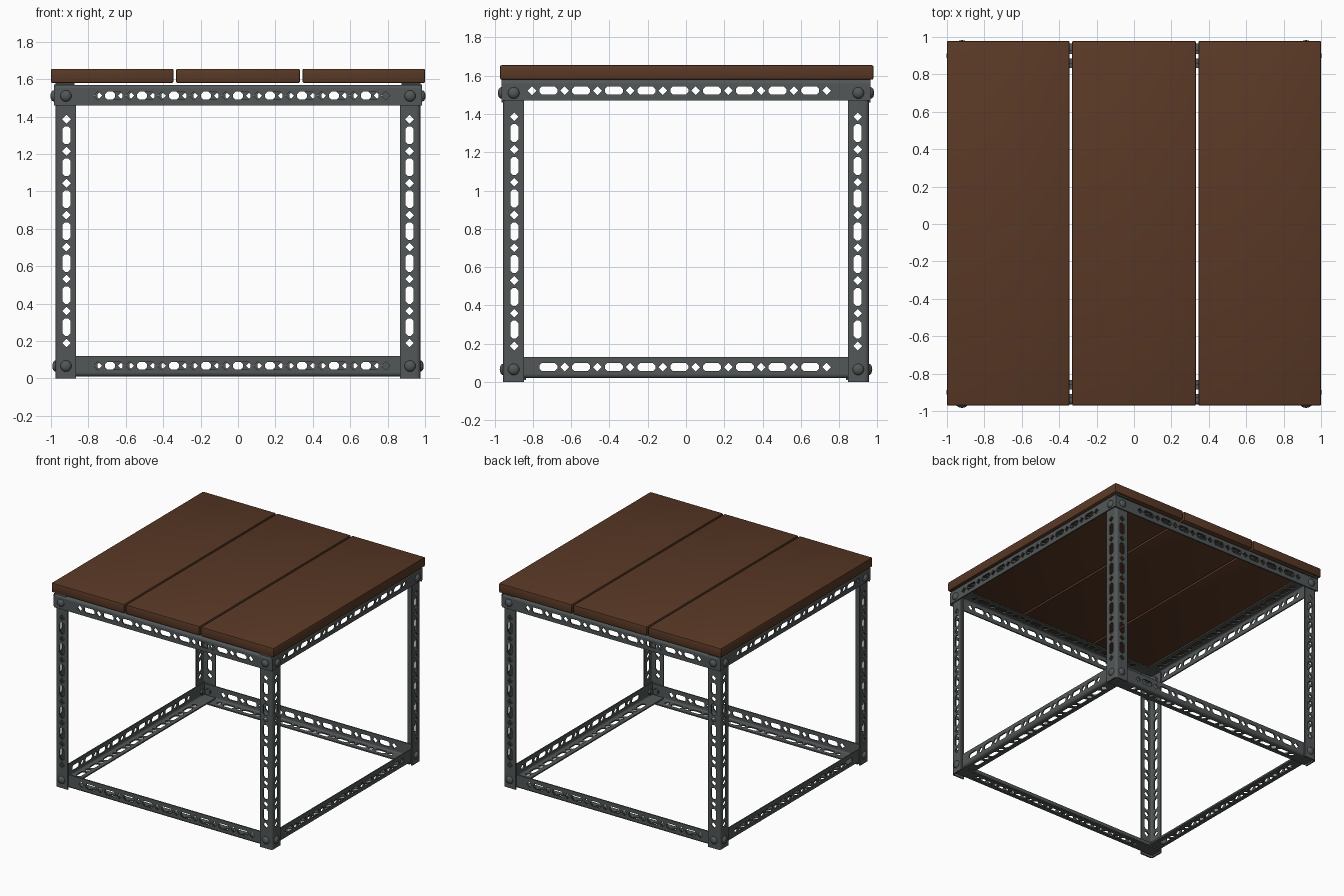
import bpy, bmesh, math
from mathutils import Matrix, Vector

if "Cube" in bpy.data.objects:
    bpy.data.objects.remove(bpy.data.objects["Cube"])

W, T, R = 0.11, 0.010, 0.02      # flange width, sheet thickness, bend radius
PITCH = 0.171                    # spacing of the slots


def material(name, rgb):
    m = bpy.data.materials.new(name)
    m.diffuse_color = (*rgb, 1)
    m.use_nodes = True
    m.node_tree.nodes["Principled BSDF"].inputs["Base Color"].default_value = m.diffuse_color
    return m


STEEL = material("dark steel", (0.085, 0.095, 0.095))
WOOD = material("brown wood", (0.10, 0.040, 0.019))


def add_object(name, bm, mat):
    me = bpy.data.meshes.new(name)
    bm.to_mesh(me)
    bm.free()
    me.materials.append(mat)
    ob = bpy.data.objects.new(name, me)
    bpy.context.collection.objects.link(ob)
    return ob


def smooth(ob, deg=35):
    bpy.ops.object.select_all(action='DESELECT')
    ob.select_set(True)
    bpy.context.view_layer.objects.active = ob
    bpy.ops.object.shade_smooth_by_angle(angle=math.radians(deg))


# Flat strip pierced by alternating slots and diamonds
def flange_mesh(length, offset):
    cu = bpy.data.curves.new("strip", 'CURVE')
    cu.dimensions, cu.fill_mode, cu.extrude = '2D', 'BOTH', T / 2

    def loop(pts):
        s = cu.splines.new('POLY')
        s.points.add(len(pts) - 1)
        for p, (x, y) in zip(s.points, pts):
            p.co = (x, y, 0, 1)
        s.use_cyclic_u = True

    h, c = length / 2, W / 2 + 0.003
    loop([(-h, R), (h, R), (h, W), (-h, W)])
    for k in range(-20, 21):
        x = offset + k * PITCH / 2
        a, b, ch = (0.047, 0.021, 0.013) if k % 2 == 0 else (0.023, 0.023, 0.023)
        if abs(x) + a > h - 0.13:
            continue
        if k % 2 == 0:
            loop([(x - a, c - b + ch), (x - a + ch, c - b), (x + a - ch, c - b), (x + a, c - b + ch),
                  (x + a, c + b - ch), (x + a - ch, c + b), (x - a + ch, c + b), (x - a, c + b - ch)])
        else:
            loop([(x - a, c), (x, c - b), (x + a, c), (x, c + b)])
    ob = bpy.data.objects.new("strip", cu)
    bpy.context.collection.objects.link(ob)
    dg = bpy.context.evaluated_depsgraph_get()
    me = bpy.data.meshes.new_from_object(ob.evaluated_get(dg))
    bpy.data.objects.remove(ob)
    bpy.data.curves.remove(cu)
    return me


# Slotted angle bar: "along" is its length, the flanges run along "side" and against "up"
def angle_bar(name, length, offset, origin, along, side, up):
    me = flange_mesh(length, offset)
    bm = bmesh.new()
    bm.from_mesh(me)
    bmesh.ops.transform(bm, matrix=Matrix.Translation((0, 0, -T / 2)), verts=bm.verts)
    old = set(bm.verts)
    bm.from_mesh(me)
    new = [v for v in bm.verts if v not in old]
    bmesh.ops.transform(bm, verts=new, matrix=Matrix.Translation((0, T / 2, 0))
                        @ Matrix.Rotation(-math.pi / 2, 4, 'X'))
    bpy.data.meshes.remove(me)
    # rounded bend joining the two flanges
    arc = [math.radians(90 + 22.5 * i) for i in range(5)]
    prof = [(r, a) for r, seq in ((R, arc), (R - T, arc[::-1])) for a in seq]
    ends = [[bm.verts.new((x, R + r * math.cos(a), -R + r * math.sin(a))) for r, a in prof]
            for x in (-length / 2, length / 2)]
    n = len(prof)
    for i in range(n):
        j = (i + 1) % n
        bm.faces.new((ends[0][i], ends[0][j], ends[1][j], ends[1][i]))
    for e in ends:
        for i in range(4):
            bm.faces.new((e[i], e[i + 1], e[n - 2 - i], e[n - 1 - i]))
    m = Matrix((along, side, up)).transposed().to_4x4()
    m.translation = Vector(origin)
    bmesh.ops.transform(bm, matrix=m, verts=bm.verts)
    bmesh.ops.remove_doubles(bm, verts=bm.verts, dist=1e-5)
    bmesh.ops.recalc_face_normals(bm, faces=bm.faces)
    smooth(add_object(name, bm, STEEL))


# Domed bolt head outside, hex nut inside
def bolt(name, pos, normal):
    bm = bmesh.new()
    bmesh.ops.create_uvsphere(bm, u_segments=16, v_segments=8, radius=1,
                              matrix=Matrix.Diagonal((0.03, 0.03, 0.018, 1)))
    bmesh.ops.bisect_plane(bm, geom=bm.verts[:] + bm.edges[:] + bm.faces[:],
                           plane_co=(0, 0, -0.002), plane_no=(0, 0, -1), clear_outer=True)
    bmesh.ops.create_cone(bm, cap_ends=True, segments=6, radius1=0.024, radius2=0.024, depth=0.016,
                          matrix=Matrix.Translation((0, 0, -2 * T - 0.008)))
    rot = Vector((0, 0, 1)).rotation_difference(Vector(normal)).to_matrix().to_4x4()
    bmesh.ops.transform(bm, matrix=Matrix.Translation(pos) @ rot, verts=bm.verts)
    smooth(add_object(name, bm, STEEL))


Z = (0, 0, 1)
# Legs with their corner bolts
for sx, xn in ((-1, "left"), (1, "right")):
    for sy, yn in ((-1, "front"), (1, "back")):
        tag = f"{yn}_{xn}"
        angle_bar(f"{tag}_leg", 1.56, 0.52, (sx * 0.975, sy * 0.955, 0.78), Z, (0, -sy, 0), (sx, 0, 0))
        for z, d, zn in ((0.066, 0, "lower"), (1.51, T, "upper")):
            bolt(f"{tag}_{zn}_bolt", (sx * 0.92, sy * (0.955 + d), z), (0, sy, 0))
            bolt(f"{tag}_{zn}_side_bolt", (sx * (0.975 + d), sy * 0.90, z), (sx, 0, 0))

# Upper rails wrap outside the legs, lower rails sit inside them
for s, yn, xn in ((-1, "front", "left"), (1, "back", "right")):
    angle_bar(f"{yn}_upper_rail", 1.965, 0.02, (0, s * 0.965, 1.57), (-s, 0, 0), (0, -s, 0), Z)
    angle_bar(f"{yn}_lower_rail", 1.92, 0.02, (0, s * 0.945, 0.01), (-s, 0, 0), (0, -s, 0), (0, 0, -1))
    angle_bar(f"{xn}_upper_rail", 1.93, -0.035, (s * 0.985, 0, 1.58), (0, 1, 0), (-s, 0, 0), Z)
    angle_bar(f"{xn}_lower_rail", 1.88, -0.035, (s * 0.965, 0, 0.02), (0, 1, 0), (-s, 0, 0), (0, 0, -1))

# Three table top planks
for name, x0, x1 in (("left", -1, -0.345), ("middle", -0.331, 0.331), ("right", 0.345, 1)):
    bm = bmesh.new()
    bmesh.ops.create_cube(bm, size=1, matrix=Matrix.Translation(((x0 + x1) / 2, 0.004, 1.6175))
                          @ Matrix.Diagonal((x1 - x0, 1.95, 0.075, 1)))
    bmesh.ops.bevel(bm, geom=bm.edges[:], offset=0.007, segments=2, affect='EDGES', profile=0.5)
    smooth(add_object(f"{name}_plank", bm, WOOD))
